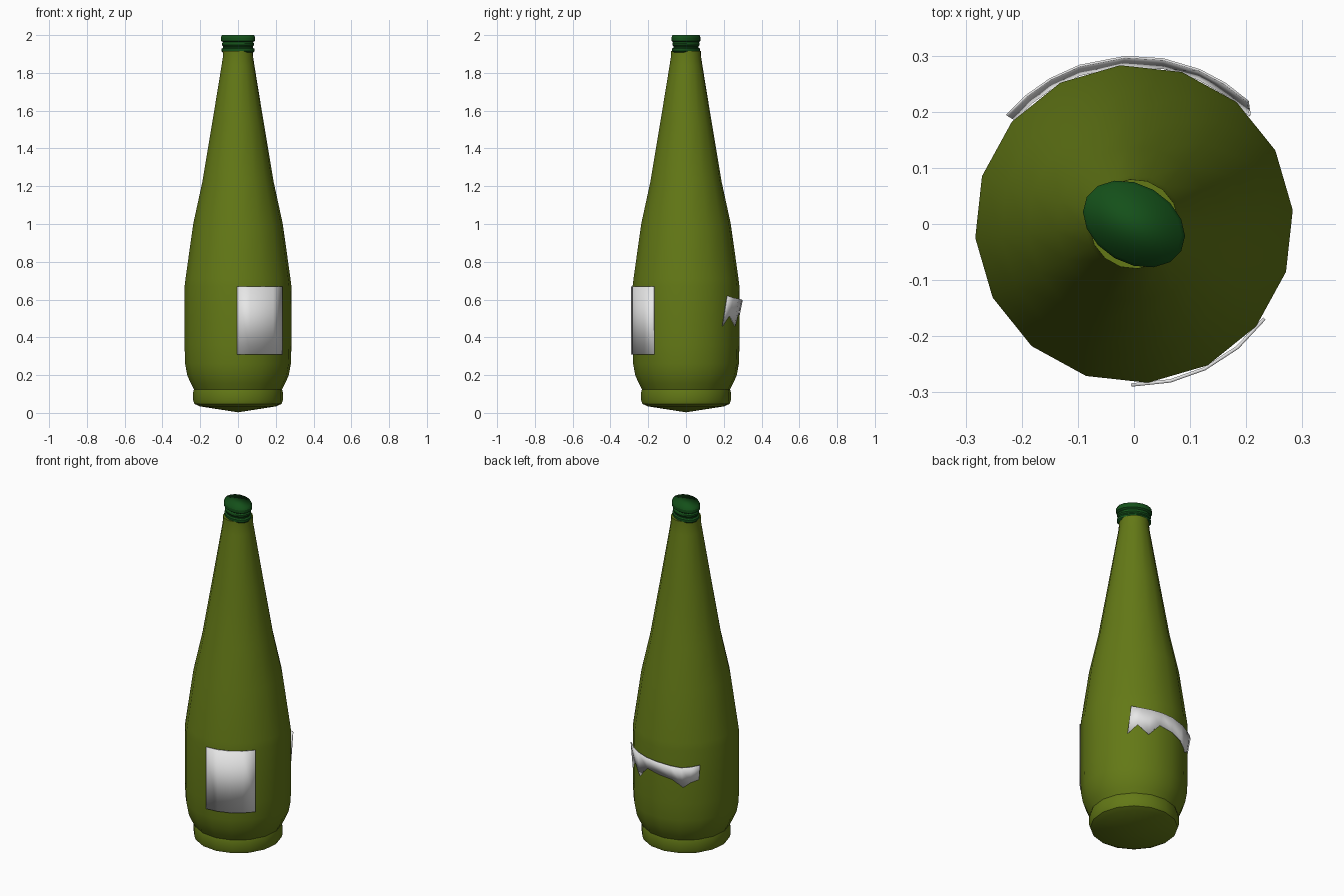
import bpy
import bmesh
from math import sin, cos, radians, tau

cube = bpy.data.objects.get("Cube")
if cube:
    bpy.data.objects.remove(cube, do_unlink=True)


def material(name, rgb):
    mat = bpy.data.materials.new(name)
    mat.use_nodes = True
    colour = (*rgb, 1.0)
    mat.diffuse_color = colour
    bsdf = next(n for n in mat.node_tree.nodes if n.type == "BSDF_PRINCIPLED")
    bsdf.inputs["Base Color"].default_value = colour
    return mat


olive = material("olive green glass", (0.125, 0.19, 0.008))
dark_green = material("dark green cap", (0.007, 0.08, 0.01))
paper = material("white paper", (0.8, 0.8, 0.8))


def finish(name, bm, mat, angle):
    bmesh.ops.recalc_face_normals(bm, faces=bm.faces)
    mesh = bpy.data.meshes.new(name)
    bm.to_mesh(mesh)
    bm.free()
    mesh.materials.append(mat)
    obj = bpy.data.objects.new(name, mesh)
    bpy.context.collection.objects.link(obj)
    bpy.ops.object.select_all(action="DESELECT")
    obj.select_set(True)
    bpy.context.view_layer.objects.active = obj
    bpy.ops.object.shade_smooth_by_angle(angle=radians(angle))
    return obj


def lathe(name, profile, mat, sides=16, phase=0.0, angle=40):
    """Turn (radius, height) points around z; a radius of 0 closes an end."""
    bm = bmesh.new()
    rings = []
    for r, z in profile:
        count = sides if r > 0 else 1
        rings.append([bm.verts.new((r * cos(phase + tau * i / sides),
                                    r * sin(phase + tau * i / sides), z))
                      for i in range(count)])
    for a, b in zip(rings, rings[1:]):
        for i in range(sides):
            j = (i + 1) % sides
            quad = [a[i % len(a)], a[j % len(a)], b[j % len(b)], b[i % len(b)]]
            bm.faces.new(list(dict.fromkeys(quad)))
    return finish(name, bm, mat, angle)


def paper_strip(name, columns, r_top, r_bottom, thickness):
    """Curved sheet; each column is (top angle, top z, bottom angle, bottom z)."""
    bm = bmesh.new()
    pairs = []
    for a_top, z_top, a_low, z_low in columns:
        pairs.append([bm.verts.new((r * cos(radians(a)), r * sin(radians(a)), z))
                      for a, z, r in ((a_top, z_top, r_top), (a_low, z_low, r_bottom))])
    for (a, b), (c, d) in zip(pairs, pairs[1:]):
        bm.faces.new((a, b, d, c))
    obj = finish(name, bm, paper, 40)
    solid = obj.modifiers.new("paper thickness", "SOLIDIFY")
    solid.thickness = thickness
    solid.offset = 0
    return obj


# Bottle body: stepped foot, straight belly, long tapering neck
lathe("bottle_body", [
    (0, 0.003), (0.205, 0.035), (0.232, 0.048), (0.238, 0.065), (0.238, 0.11),
    (0.234, 0.125), (0.25, 0.155), (0.27, 0.2), (0.281, 0.26), (0.284, 0.36),
    (0.284, 0.67), (0.279, 0.71), (0.238, 1.0), (0.19, 1.22), (0.138, 1.53),
    (0.087, 1.84), (0.081, 1.88), (0.08, 1.915), (0, 1.915),
], olive, phase=radians(5))

# Screw cap: bent out of round, with two grooves
cap = lathe("bottle_cap", [
    (0, 1.908), (0.88, 1.908), (0.95, 1.915), (0.95, 1.928), (0.86, 1.934),
    (0.86, 1.94), (0.94, 1.947), (0.94, 1.956), (0.88, 1.963), (1.0, 1.97),
    (1.0, 1.987), (0.93, 2.0), (0, 2.0),
], dark_green, angle=35)
cap.scale = (0.097, 0.07, 1)
cap.rotation_euler = (0, 0, radians(-30))

# Front label
paper_strip("front_label",
            [(a, 0.67, a, 0.31) for a in (-91, -77, -64, -50, -36)],
            0.287, 0.287, 0.006)

# Torn strip of paper on the back, leaning away from the glass at the top
paper_strip("torn_back_label", [
    (47, 0.62, 43, 0.46), (57, 0.61, 54, 0.515), (67, 0.605, 66, 0.46),
    (80, 0.60, 79, 0.53), (93, 0.595, 95, 0.515), (109, 0.585, 110, 0.50),
    (120, 0.578, 122, 0.457), (130, 0.582, 130, 0.485), (139.5, 0.59, 139, 0.50),
], 0.298, 0.283, 0.004)
